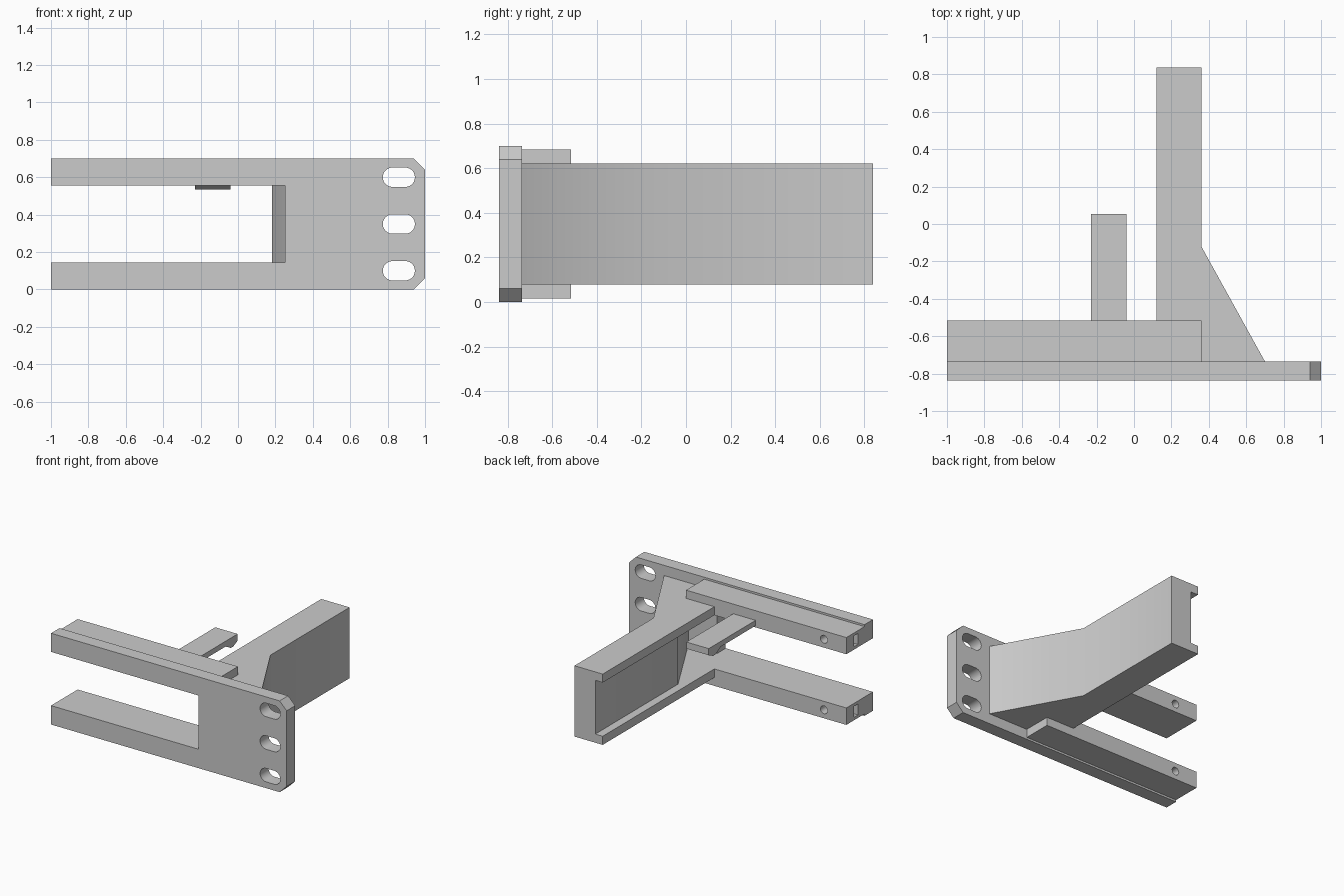
import bpy, bmesh, math
from mathutils import Vector

old = bpy.data.objects.get("Cube")
if old:
    bpy.data.objects.remove(old, do_unlink=True)

grey = bpy.data.materials.new("light grey")
grey.use_nodes = True
COLOUR = (0.60, 0.60, 0.60, 1)
grey.diffuse_color = COLOUR
for node in grey.node_tree.nodes:
    if node.type == 'BSDF_PRINCIPLED':
        node.inputs["Base Color"].default_value = COLOUR


def prism(name, outline, axis, lo, hi):
    """Extrude a 2D outline along an axis; the outline uses the other two axes in order."""
    bm = bmesh.new()
    k = "xyz".index(axis)

    def place(p):
        co = list(p)
        co.insert(k, lo)
        return bm.verts.new(co)

    face = bm.faces.new([place(p) for p in outline])
    out = bmesh.ops.extrude_face_region(bm, geom=[face])
    shift = Vector((0, 0, 0))
    shift[k] = hi - lo
    moved = [g for g in out["geom"] if isinstance(g, bmesh.types.BMVert)]
    bmesh.ops.translate(bm, verts=moved, vec=shift)
    bmesh.ops.recalc_face_normals(bm, faces=bm.faces)
    mesh = bpy.data.meshes.new(name)
    bm.to_mesh(mesh)
    bm.free()
    mesh.materials.append(grey)
    obj = bpy.data.objects.new(name, mesh)
    bpy.context.collection.objects.link(obj)
    return obj


def rect(a0, a1, b0, b1):
    return [(a0, b0), (a1, b0), (a1, b1), (a0, b1)]


def rounded_slot(cx, cz, half, r, n=12):
    """Outline with two round ends; half = 0 gives a circle."""
    pts = []
    for side, start in ((1, -math.pi / 2), (-1, math.pi / 2)):
        for i in range(n + (half > 0)):
            a = start + math.pi * i / n
            pts.append((cx + side * half + r * math.cos(a), cz + r * math.sin(a)))
    return pts


def activate(obj):
    bpy.ops.object.select_all(action='DESELECT')
    obj.select_set(True)
    bpy.context.view_layer.objects.active = obj


def combine(target, other, operation):
    """Cut the other solid from the target, or weld it on, and remove it."""
    mod = target.modifiers.new("combine", 'BOOLEAN')
    mod.operation = operation
    mod.solver = 'EXACT'
    mod.object = other
    activate(target)
    bpy.ops.object.modifier_apply(modifier=mod.name)
    bpy.data.objects.remove(other, do_unlink=True)


H = 0.70                       # plate height
END = 0.838                    # front and back limits
BACK, BAR_BACK = -0.735, -0.515
LOW, HIGH = 0.145, 0.557       # window edges
ARM_LOW, ARM_HIGH = 0.079, 0.622
SINK = 0.02                    # overlap of welded parts

# Forked mounting plate with chamfered corners and bolt slots
bracket = prism("bracket", [
    (-1, 0), (0.94, 0), (1, 0.06), (1, H - 0.06), (0.94, H), (-1, H),
    (-1, HIGH), (0.25, HIGH), (0.25, LOW), (-1, LOW)], 'y', -END, BACK)
for z in (0.10, 0.35, 0.60):
    slot = prism("slot_cutter", rounded_slot(0.86, z, 0.034, 0.052), 'y', -0.9, -0.7)
    combine(bracket, slot, 'DIFFERENCE')

# Channel arm that flares towards the plate, hollowed along its whole length
arm = prism("channel_arm", [
    (0.12, BACK), (0.70, BACK), (0.36, -0.12), (0.36, END), (0.12, END)],
    'z', ARM_LOW, ARM_HIGH)
cavity = prism("cavity_cutter", [
    (0, BACK - SINK), (0.506, BACK - SINK), (0.183, -0.165), (0.183, 1), (0, 1)],
    'z', LOW, HIGH)
combine(arm, cavity, 'DIFFERENCE')
combine(bracket, arm, 'UNION')

# Stiffening bars behind each fork arm, with screw hole and nut pocket
for z0, z1 in ((0.015, LOW), (HIGH, 0.685)):
    combine(bracket, prism("bar", rect(-1, 0.36, z0, z1), 'y', BACK - SINK, BAR_BACK), 'UNION')
    mid = (z0 + z1) / 2
    hole = prism("hole_cutter", rounded_slot(-0.81, mid, 0, 0.03), 'y', -0.72, -0.5)
    combine(bracket, hole, 'DIFFERENCE')
    pocket = prism("pocket_cutter", rect(-0.655, -0.605, mid - 0.042, mid + 0.042),
                   'x', -1.1, -0.76)
    combine(bracket, pocket, 'DIFFERENCE')

# Clip tab with a thickened tip, reaching back from the upper bar
combine(bracket, prism("clip_tab", [
    (BAR_BACK - SINK, 0.57), (-0.09, 0.57), (-0.03, 0.535), (0.0, 0.535), (0.053, 0.56),
    (0.053, 0.611), (BAR_BACK - SINK, 0.611)], 'x', -0.23, -0.04), 'UNION')

activate(bracket)
bpy.ops.object.shade_smooth_by_angle(angle=math.radians(30))
